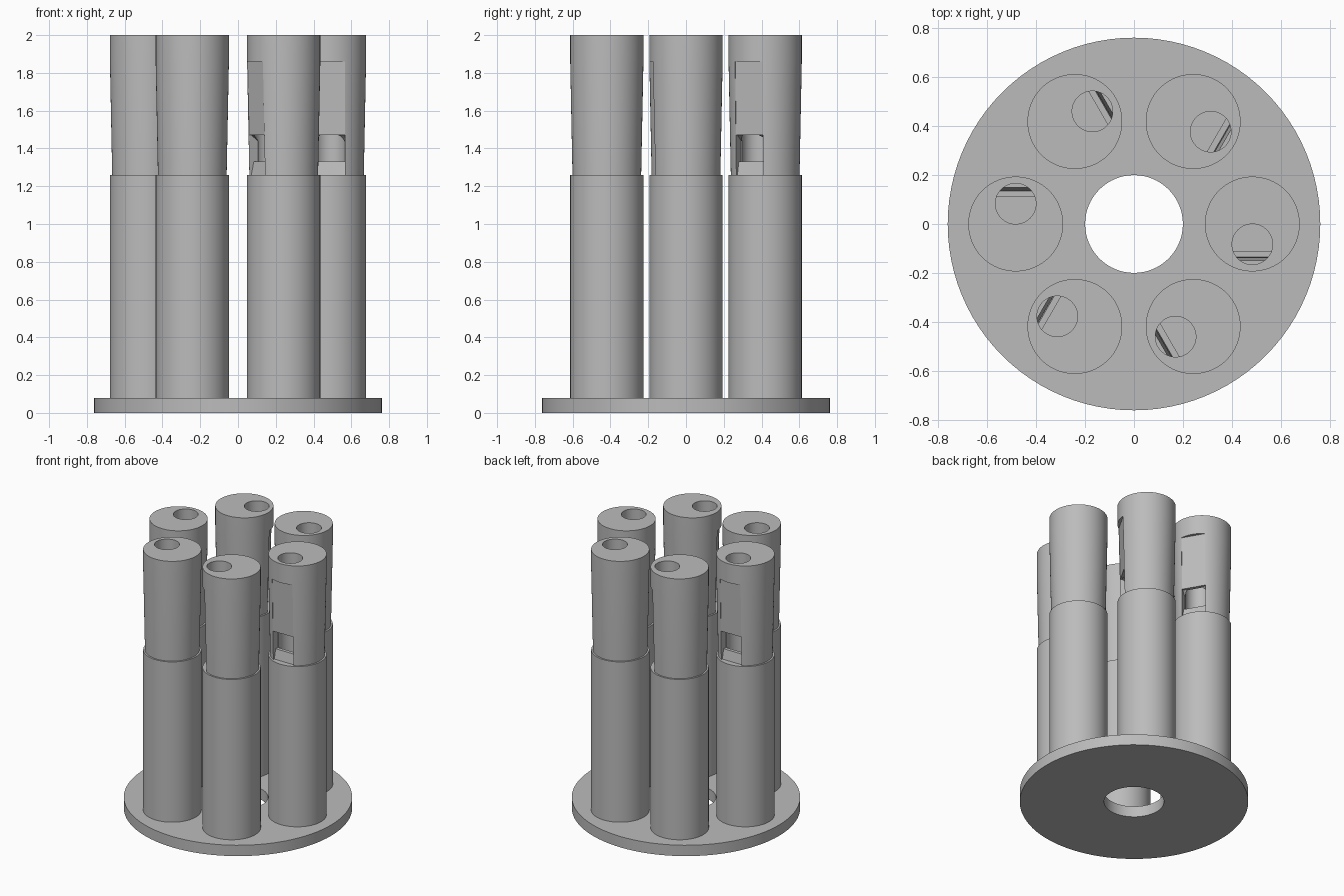
import bpy, math

if "Cube" in bpy.data.objects:
    bpy.data.objects.remove(bpy.data.objects["Cube"])

RING, R, BORE = 0.484, 0.194, 0.083
MOUTH_Z, SILL_Z, LIP_Z, FLAT_Z, TOP_Z = 1.26, 1.33, 1.47, 1.86, 2.0

grey = bpy.data.materials.new("matte grey")
grey.diffuse_color = (0.5, 0.5, 0.5, 1)
grey.use_nodes = True
grey.node_tree.nodes["Principled BSDF"].inputs["Base Color"].default_value = grey.diffuse_color


def mesh_object(name, verts, faces):
    me = bpy.data.meshes.new(name)
    me.from_pydata(verts, [], faces)
    me.materials.append(grey)
    ob = bpy.data.objects.new(name, me)
    bpy.context.collection.objects.link(ob)
    return ob


def turned(name, rings, y=0.0, n=64):
    """Solid of stacked circles given as (radius, z)."""
    verts = [(r * math.cos(2 * math.pi * i / n), y + r * math.sin(2 * math.pi * i / n), z)
             for r, z in rings for i in range(n)]
    faces = [(k * n + i, k * n + (i + 1) % n, (k + 1) * n + (i + 1) % n, (k + 1) * n + i)
             for k in range(len(rings) - 1) for i in range(n)]
    faces += [tuple(reversed(range(n))), tuple(range(len(verts) - n, len(verts)))]
    return mesh_object(name, verts, faces)


def prism(name, profile, w):
    """Side profile of (y, z) points, counter-clockwise seen from +x, extruded across x."""
    n = len(profile)
    verts = [(x, y, z) for x in (-w, w) for y, z in profile]
    faces = [tuple(reversed(range(n))), tuple(range(n, 2 * n))]
    faces += [(i, (i + 1) % n, n + (i + 1) % n, n + i) for i in range(n)]
    return mesh_object(name, verts, faces)


def cut(target, tool):
    tool.hide_render = True
    mod = target.modifiers.new("cut", 'BOOLEAN')
    mod.operation, mod.solver, mod.object = 'DIFFERENCE', 'EXACT', tool
    bpy.context.view_layer.objects.active = target
    bpy.ops.object.modifier_apply(modifier=mod.name)
    bpy.data.objects.remove(tool)


def smooth(ob):
    bpy.ops.object.select_all(action='DESELECT')
    ob.select_set(True)
    bpy.context.view_layer.objects.active = ob
    bpy.ops.object.shade_smooth_by_angle(angle=math.radians(25))


# Round base plate with a central hole
base = turned("base_plate", [(0.762, 0), (0.762, 0.08)], n=96)
cut(base, turned("plate_hole", [(0.2, -0.1), (0.2, 0.2)]))
smooth(base)

# Lower tube
tube = turned("lower_tube", [(R, 0.08), (R, MOUTH_Z)])
smooth(tube)

# Tapered head with offset bore, sloping flat and mouth opening
head = turned("pipe_head", [(0.182, MOUTH_Z), (R, FLAT_Z), (R, TOP_Z)])
cut(head, turned("bore", [(BORE, 1.2), (BORE, 2.1)], y=-BORE))
cut(head, prism("flat_cut", [(-0.3, 1.2), (-0.1565, 1.2), (-0.173, FLAT_Z), (-0.3, FLAT_Z)], BORE))
cut(head, prism("mouth_cut", [(-0.3, 1.2), (-0.11, 1.2), (-0.11, 1.44), (-0.15, LIP_Z),
                              (-0.3, LIP_Z)], BORE))
smooth(head)

# Blade above the mouth and sill below it
blade = prism("mouth_blade", [(-0.1625, LIP_Z), (-0.138, LIP_Z), (-0.15, 1.84), (-0.172, 1.84)], BORE)
sill = prism("mouth_sill", [(-0.15, MOUTH_Z), (-0.11, MOUTH_Z), (-0.11, SILL_Z), (-0.135, SILL_Z)], BORE)

# Six pipes around the plate
for part in (tube, head, blade, sill):
    for k in range(6):
        ob = part if k == 0 else part.copy()
        if k:
            bpy.context.collection.objects.link(ob)
        a = k * math.pi / 3
        ob.location = (RING * math.cos(a), RING * math.sin(a), 0)
        ob.rotation_euler = (0, 0, a)
